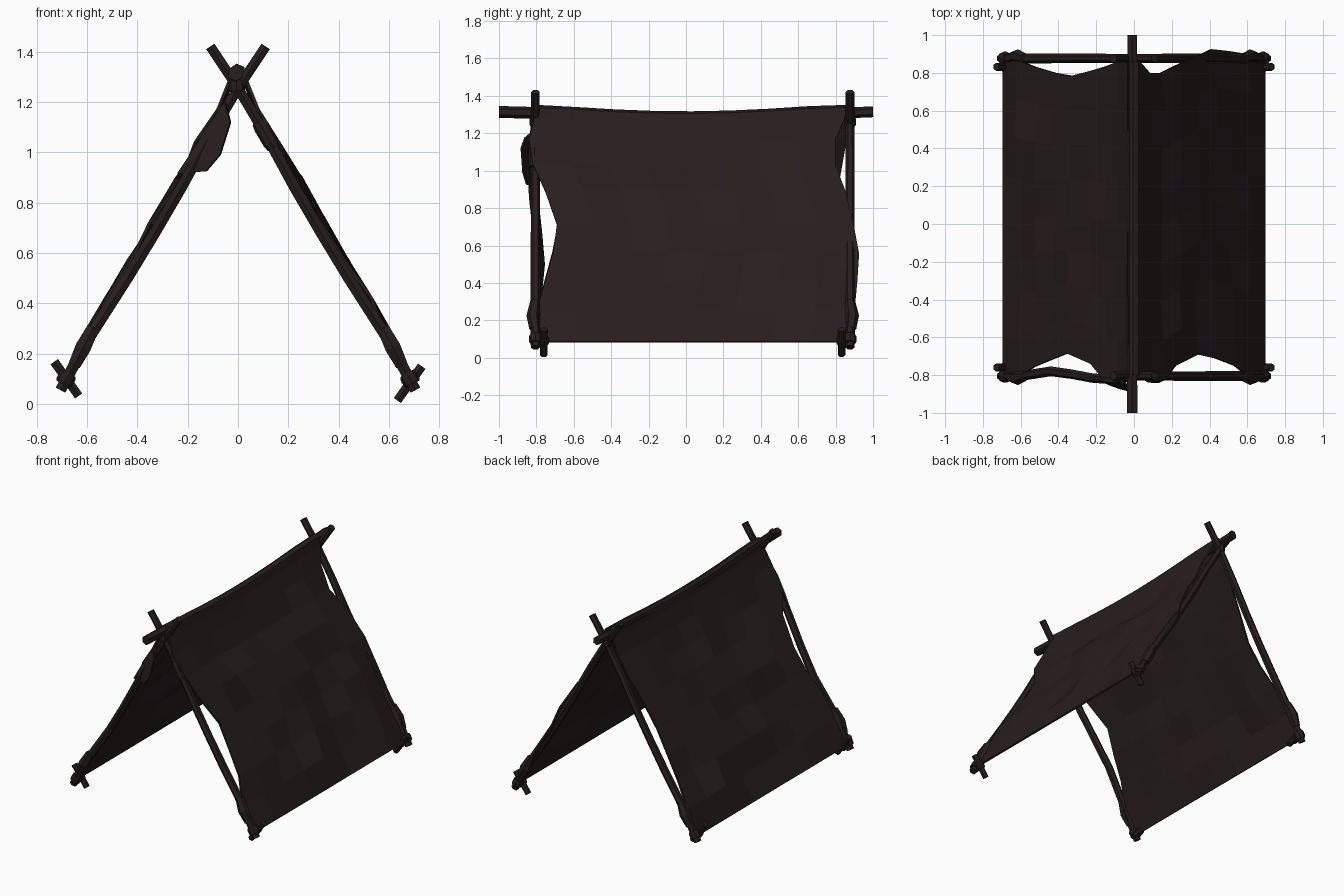
import bpy, bmesh, math, random
from mathutils import Vector

if "Cube" in bpy.data.objects:
    bpy.data.objects.remove(bpy.data.objects["Cube"])

random.seed(4)
mat = bpy.data.materials.new("dark brown")
mat.diffuse_color = (0.0205, 0.0125, 0.013, 1)
mat.use_nodes = True
mat.node_tree.nodes["Principled BSDF"].inputs["Base Color"].default_value = mat.diffuse_color


def finish(name, bm, thickness=0):
    bmesh.ops.recalc_face_normals(bm, faces=bm.faces[:])
    me = bpy.data.meshes.new(name)
    bm.to_mesh(me)
    bm.free()
    me.materials.append(mat)
    ob = bpy.data.objects.new(name, me)
    bpy.context.collection.objects.link(ob)
    if thickness:
        mod = ob.modifiers.new("thickness", "SOLIDIFY")
        mod.thickness = thickness
        mod.offset = 0
    return ob


def pole(name, pts, radii, sides=6):
    """Crooked stick through pts, one radius per point."""
    bm = bmesh.new()
    pts = [Vector(p) for p in pts]
    rings = []
    for i, p in enumerate(pts):
        d = (pts[min(i + 1, len(pts) - 1)] - pts[max(i - 1, 0)]).normalized()
        ref = Vector((0, 1, 0)) if abs(d.y) < 0.8 else Vector((0, 0, 1))
        a = (ref - d * ref.dot(d)).normalized()
        b = d.cross(a)
        rings.append([bm.verts.new(p + radii[i] * (a * math.cos(t) + b * math.sin(t)))
                      for t in (2 * math.pi * k / sides for k in range(sides))])
    for r0, r1 in zip(rings, rings[1:]):
        for k in range(sides):
            n = (k + 1) % sides
            bm.faces.new((r0[k], r0[n], r1[n], r1[k]))
    bm.faces.new(rings[0])
    bm.faces.new(rings[-1])
    return finish(name, bm)


def lashing(name, c, axis, r, length):
    """Rope bound round a pole: a short barrel with a fatter middle."""
    c, axis = Vector(c), Vector(axis).normalized() * length / 2
    pole(name, [c - axis, c - axis * 0.6, c + axis * 0.6, c + axis],
         [r * 0.85, r, r, r * 0.85], 8)


# ridge pole, sagging in the middle
pole("ridge_pole", [(-0.01, -1, 1.314), (-0.01, -0.75, 1.308), (-0.012, -0.3, 1.272),
                    (-0.005, 0.2, 1.262), (-0.01, 0.65, 1.30), (-0.01, 1, 1.315)],
     [0.032, 0.031, 0.029, 0.028, 0.029, 0.029])

# crossed legs, pegs and lashings at each end
for end, y, in_y in (("front", -0.805, 0.045), ("back", 0.877, -0.045)):
    for side, s in (("left", -1), ("right", 1)):
        tag = end + "_" + side
        path = [(0.705, 0.055), (0.60, 0.25), (0.44, 0.50), (0.33, 0.68),
                (0.225, 0.86), (0.11, 1.07), (0.0, 1.255), (-0.11, 1.42)]
        wob = [0, 0, 0.025, 0.01, -0.01, -0.02, 0, 0] if tag == "front_left" else [0] * 8
        pole(tag + "_leg", [(s * x, y + w, z) for (x, z), w in zip(path, wob)],
             [0.025, 0.026, 0.026, 0.025, 0.025, 0.024, 0.023, 0.023])
        lift = 0.018 if s < 0 else 0
        pole(tag + "_peg", [(s * 0.73, y + in_y, 0.15 + lift),
                            (s * 0.633, y + in_y, 0.014 + lift)], [0.021, 0.02])
        lashing(tag + "_foot_lashing", (s * 0.683, y, 0.10), (-s * 0.5, 0, 0.85), 0.035, 0.05)
        lashing(tag + "_peg_lashing", (s * 0.682, y + in_y, 0.09), (s * 0.6, 0, 0.8), 0.027, 0.05)
        # cloth corner gathered round the leg
        g = -1 if y < 0 else 1
        pole(tag + "_cloth_corner", [(s * 0.65, y + g * 0.005, 0.155),
                                     (s * 0.615, y + g * 0.012, 0.225),
                                     (s * 0.577, y, 0.30)], [0.028, 0.036, 0.028], 6)
    lashing(end + "_ridge_lashing", (-0.005, y, 1.262), (0, 0, 1), 0.032, 0.05)

# cloth: (x, z, left front y, left back y, right front y, right back y)
rows = [(0.690, 0.085, -0.80, 0.87, -0.80, 0.88),
        (0.605, 0.25, -0.80, 0.87, -0.80, 0.90),
        (0.512, 0.41, -0.755, 0.83, -0.75, 0.915),
        (0.420, 0.56, -0.715, 0.80, -0.71, 0.925),
        (0.335, 0.71, -0.685, 0.785, -0.69, 0.895),
        (0.232, 0.89, -0.74, 0.81, -0.75, 0.85),
        (0.150, 1.03, -0.81, 0.835, -0.82, 0.80),
        (0.080, 1.17, -0.83, 0.86, -0.84, 0.80),
        (0.036, 1.28, -0.81, 0.86, -0.81, 0.85),
        (0.020, 1.335, -0.80, 0.86, -0.80, 0.86)]
section = [(-x, z, a, b) for x, z, a, b, _, _ in rows]
section += [(-0.005, 1.346, -0.80, 0.86)]
section += [(x, z, a, b) for x, z, _, _, a, b in reversed(rows)]

bm = bmesh.new()
N = 8
last = len(section) - 1
grid = []
for i, (x, z, y0, y1) in enumerate(section):
    line = []
    for j in range(N + 1):
        y = y0 + (y1 - y0) * j / N
        sag = 0.034 * max(0, math.cos(y * math.pi / 1.5)) * max(0, (z - 0.9) / 0.44)
        # push each point in or out along the slope's normal, hem stays straight
        free = 0 if i in (0, last) or abs(x) < 0.1 else 1
        bump = free * random.uniform(-0.016, 0.020)
        line.append(bm.verts.new((x + math.copysign(1, x) * bump, y, z - sag + 0.5 * bump)))
    grid.append(line)
for r0, r1 in zip(grid, grid[1:]):
    for j in range(N):
        bm.faces.new((r0[j], r0[j + 1], r1[j + 1], r1[j]))
finish("tent_cloth", bm, 0.012)

# loose cloth flap folded over the front left leg
bm = bmesh.new()
outer = [(-0.05, -0.83, 1.20), (-0.12, -0.835, 1.10), (-0.19, -0.82, 0.99), (-0.24, -0.80, 0.915)]
inner = [(-0.045, -0.86, 1.175), (-0.03, -0.88, 1.12), (-0.07, -0.87, 0.99), (-0.125, -0.85, 0.925)]
a = [bm.verts.new(p) for p in outer]
b = [bm.verts.new(p) for p in inner]
for k in range(3):
    bm.faces.new((a[k], a[k + 1], b[k + 1], b[k]))
finish("front_cloth_flap", bm, 0.012)

# small tab folded over the front right leg
lashing("front_cloth_tab", (0.112, -0.81, 1.07), (-0.5, 0, 0.85), 0.032, 0.12)
